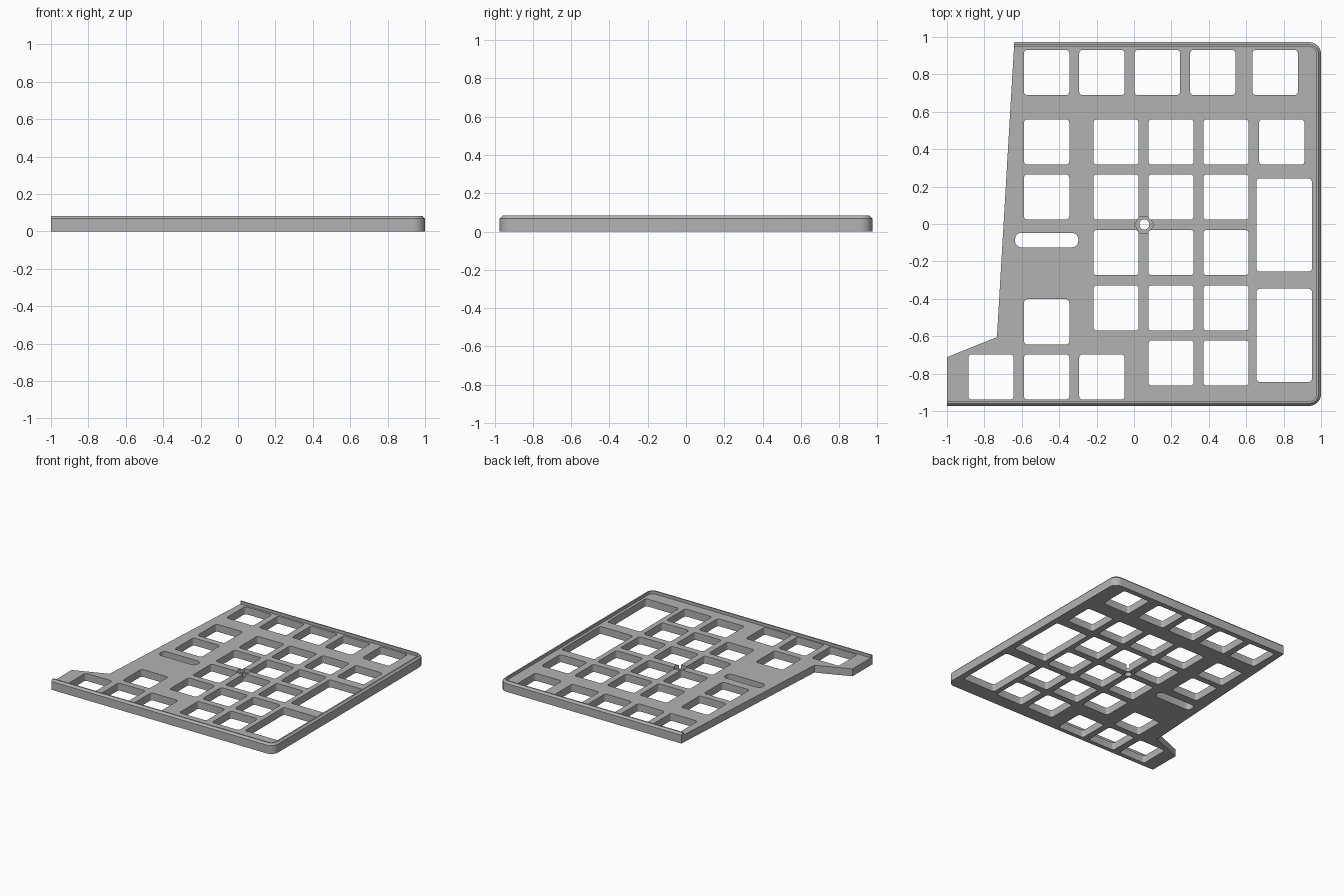
import bpy, bmesh
from math import sin, cos, pi
from mathutils import Vector

cube = bpy.data.objects.get("Cube")
if cube:
    bpy.data.objects.remove(cube, do_unlink=True)

grey = bpy.data.materials.new("light_grey")
grey.use_nodes = True
grey.diffuse_color = (0.45, 0.45, 0.45, 1)
grey.node_tree.nodes["Principled BSDF"].inputs["Base Color"].default_value = (0.45, 0.45, 0.45, 1)

PLATE, RIM = 0.06, 0.083      # heights of the plate and of the rim around it
EDGE, RADIUS = 0.973, 0.065   # half depth and outer corner radius
LEFT_TOP, NOTCH, LEFT_LOW = (-0.64, EDGE), (-0.733, -0.605), (-1, -0.712)


def make_object(name, bm):
    bmesh.ops.recalc_face_normals(bm, faces=bm.faces[:])
    mesh = bpy.data.meshes.new(name)
    bm.to_mesh(mesh)
    bm.free()
    mesh.materials.append(grey)
    ob = bpy.data.objects.new(name, mesh)
    bpy.context.collection.objects.link(ob)
    return ob


def arc(cx, cy, r, start, sweep, steps):
    return [(cx + r * cos(start + sweep * i / steps), cy + r * sin(start + sweep * i / steps))
            for i in range(steps + 1)]


def rounded_rect(cx, cy, w, h, r):
    points = []
    for k, (sx, sy) in enumerate([(1, 1), (-1, 1), (-1, -1), (1, -1)]):
        points += arc(cx + sx * (w / 2 - r), cy + sy * (h / 2 - r), r, k * pi / 2, pi / 2, 5)
    return points


def prism(bm, points, z0, z1):
    face = bm.faces.new([bm.verts.new((x, y, z0)) for x, y in points])
    ext = bmesh.ops.extrude_face_region(bm, geom=[face])
    for v in ext["geom"]:
        if isinstance(v, bmesh.types.BMVert):
            v.co.z = z1


def rim_path(inset):
    """Front, right and back edges, moved inwards by the inset."""
    y, c = EDGE - inset, RADIUS
    r = RADIUS - inset
    slope = (LEFT_TOP[0] - NOTCH[0]) / (EDGE - NOTCH[1])
    return ([(-1, -y)] + arc(1 - c, c - EDGE, r, -pi / 2, pi / 2, 10)
            + arc(1 - c, EDGE - c, r, 0, pi / 2, 10) + [(LEFT_TOP[0] - inset * slope, y)])


# Plate
bm = bmesh.new()
prism(bm, rim_path(0) + [NOTCH, LEFT_LOW], 0, PLATE)
plate = make_object("plate", bm)

# Key openings: row height, then the centres along the row
KEY = 0.242
rows = [
    (0.81, (-0.467, -0.172, 0.125, 0.421, 0.755)),
    (0.438, (-0.467, -0.096, 0.198, 0.492, 0.79)),
    (0.144, (-0.467, -0.096, 0.198, 0.492)),
    (-0.153, (-0.096, 0.198, 0.492)),
    (-0.449, (-0.096, 0.198, 0.492)),
    (-0.523, (-0.467,)),
    (-0.743, (0.198, 0.492)),
    (-0.818, (-0.765, -0.467, -0.172)),
]
bm = bmesh.new()
for y, xs in rows:
    for x in xs:
        prism(bm, rounded_rect(x, y, KEY, KEY, 0.018), -0.1, 0.2)
for y in (-0.006, -0.595):
    prism(bm, rounded_rect(0.803, y, 0.297, 0.498, 0.018), -0.1, 0.2)
prism(bm, rounded_rect(-0.467, -0.086, 0.338, 0.078, 0.034), -0.1, 0.2)
# Screw hole
prism(bm, arc(0.055, -0.003, 0.027, 0, 2 * pi, 24)[:-1], -0.1, 0.2)
openings = make_object("openings_cutter", bm)

# Hexagonal nut pocket
bm = bmesh.new()
prism(bm, arc(0.055, -0.003, 0.051, 0, 2 * pi, 6)[:-1], 0.03, 0.2)
pocket = make_object("nut_pocket_cutter", bm)

for cutter in (openings, pocket):
    cutter.hide_render = True
    cutter.hide_set(True)
    mod = plate.modifiers.new("cut", "BOOLEAN")
    mod.operation, mod.solver, mod.object = "DIFFERENCE", "EXACT", cutter
depsgraph = bpy.context.evaluated_depsgraph_get()
cut_mesh = bpy.data.meshes.new_from_object(plate.evaluated_get(depsgraph))
plate.modifiers.clear()
plate.data = cut_mesh
for cutter in (openings, pocket):
    bpy.data.objects.remove(cutter, do_unlink=True)

# Raised rim with a chamfered outer edge, swept along three sides
profile = [(0, PLATE), (0, 0.068), (0.014, RIM), (0.025, RIM), (0.025, PLATE)]
bm = bmesh.new()
loops = [[bm.verts.new((x, y, z)) for x, y in rim_path(d)] for d, z in profile]
for a, b in zip(loops, loops[1:] + loops[:1]):
    for i in range(len(a) - 1):
        bm.faces.new((a[i], a[i + 1], b[i + 1], b[i]))
for end in (0, -1):
    bm.faces.new([loop[end] for loop in loops])
rim = make_object("rim", bm)

for ob in (plate, rim):
    bpy.ops.object.select_all(action="DESELECT")
    ob.select_set(True)
    bpy.context.view_layer.objects.active = ob
    bpy.ops.object.shade_smooth_by_angle(angle=0.5)
